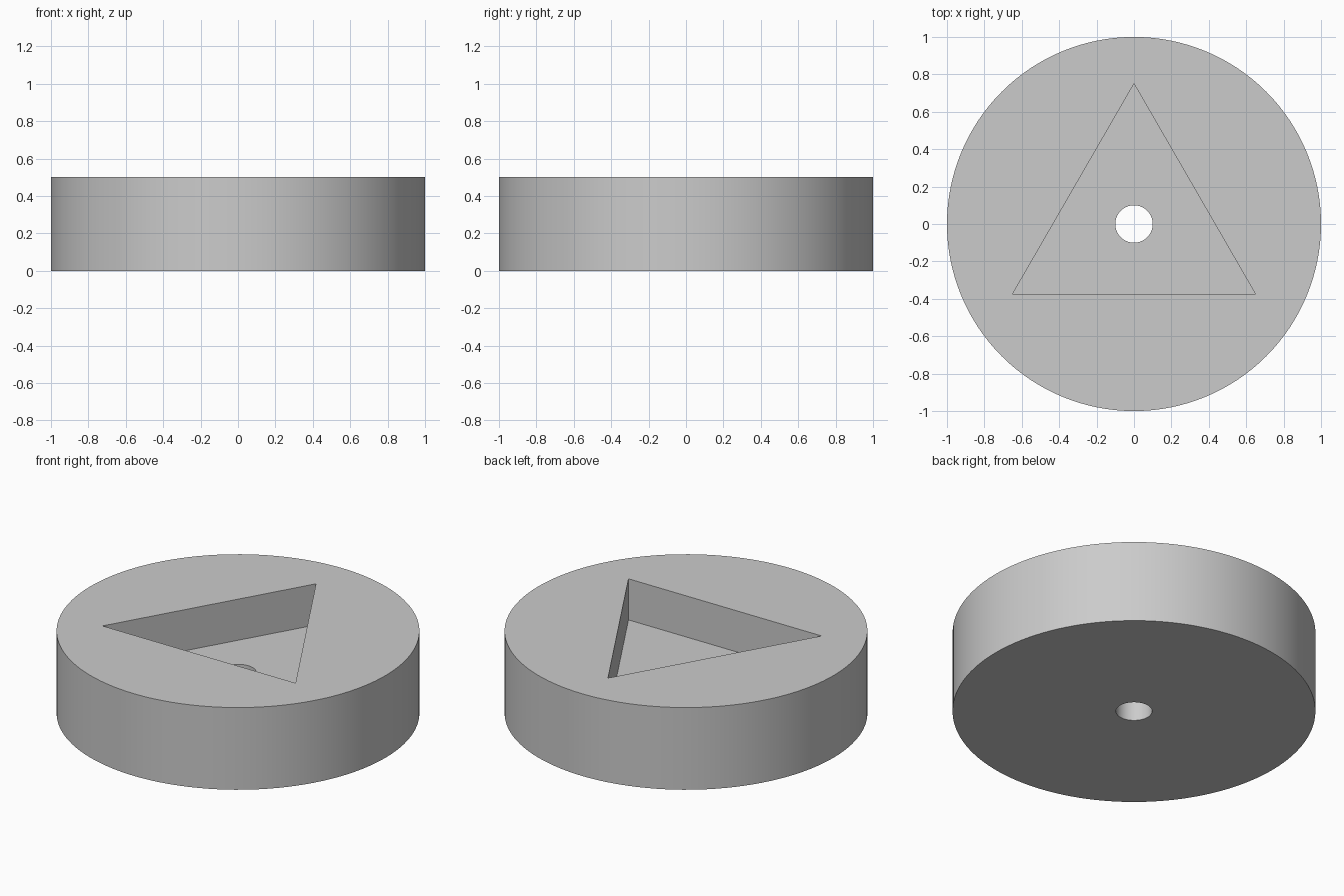
import bpy
import math

cube = bpy.data.objects.get("Cube")
if cube:
    bpy.data.objects.remove(cube, do_unlink=True)

RADIUS, HEIGHT = 1.0, 0.5
POCKET_RADIUS, POCKET_FLOOR = 0.75, 0.25
BORE_RADIUS = 0.1

grey = bpy.data.materials.new("light grey")
grey.use_nodes = True
colour = (0.6, 0.6, 0.6, 1)
grey.diffuse_color = colour
grey.node_tree.nodes["Principled BSDF"].inputs["Base Color"].default_value = colour


def prism(name, sides, radius, bottom, top):
    """Upright prism with its first corner towards the back."""
    bpy.ops.mesh.primitive_cylinder_add(
        vertices=sides, radius=radius, depth=top - bottom,
        location=(0, 0, (top + bottom) / 2))
    obj = bpy.context.object
    obj.name = name
    # Turn the mesh if needed so that a corner points to +y
    corner = max(obj.data.vertices, key=lambda v: v.co.y)
    obj.rotation_euler.z = math.pi / 2 - math.atan2(corner.co.y, corner.co.x)
    bpy.ops.object.transform_apply(location=True, rotation=True, scale=True)
    obj.data.materials.append(grey)
    return obj


# Round body
body = prism("round_body", 128, RADIUS, 0, HEIGHT)

# Triangular pocket in the top and a bore through the floor
cutters = [
    prism("pocket_cutter", 3, POCKET_RADIUS, POCKET_FLOOR, HEIGHT + 0.2),
    prism("bore_cutter", 64, BORE_RADIUS, -0.2, HEIGHT + 0.1),
]

bpy.ops.object.select_all(action="DESELECT")
body.select_set(True)
bpy.context.view_layer.objects.active = body
for cutter in cutters:
    cutter.hide_render = True
    cut = body.modifiers.new(cutter.name, "BOOLEAN")
    cut.operation = "DIFFERENCE"
    cut.solver = "EXACT"
    cut.object = cutter
    bpy.ops.object.modifier_apply(modifier=cut.name)
    bpy.data.objects.remove(cutter, do_unlink=True)

# Smooth round walls with crisp rims
bpy.ops.object.shade_smooth_by_angle(angle=math.radians(30))
